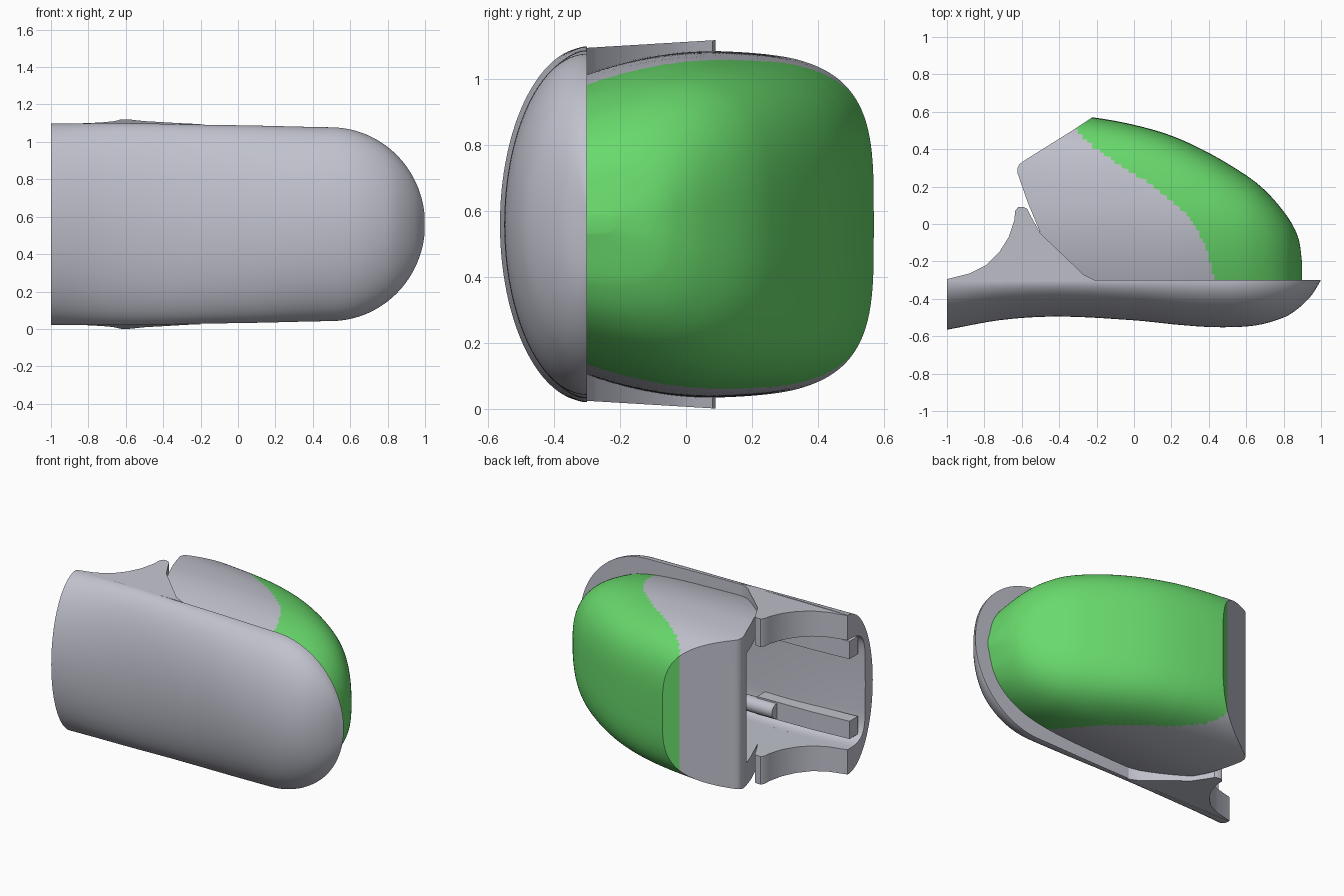
import bpy, bmesh, math
from mathutils import Matrix

cube = bpy.data.objects.get("Cube")
if cube:
    bpy.data.objects.remove(cube, do_unlink=True)

MID = 0.56  # height of the horizontal symmetry plane


def material(name, color):
    m = bpy.data.materials.new(name)
    m.use_nodes = True
    m.diffuse_color = color
    m.node_tree.nodes["Principled BSDF"].inputs["Base Color"].default_value = color
    return m


GREY = material("grey plastic", (0.53, 0.54, 0.61, 1))
GREEN = material("green cover", (0.14, 0.7, 0.15, 1))


def curve(pts, x):
    """Smooth interpolation through (x, value) points."""
    x = min(max(x, pts[0][0]), pts[-1][0])
    i = next(k for k in range(len(pts) - 1) if x <= pts[k + 1][0])

    def slope(k):
        a, b = pts[max(k - 1, 0)], pts[min(k + 1, len(pts) - 1)]
        return (b[1] - a[1]) / (b[0] - a[0])
    (x0, y0), (x1, y1) = pts[i], pts[i + 1]
    w = x1 - x0
    u = (x - x0) / w
    return (y0 * (1 + 2 * u) * (1 - u) ** 2 + slope(i) * w * u * (1 - u) ** 2
            + y1 * u * u * (3 - 2 * u) + slope(i + 1) * w * u * u * (u - 1))


def finish(name, bm):
    bmesh.ops.recalc_face_normals(bm, faces=bm.faces)
    me = bpy.data.meshes.new(name)
    bm.to_mesh(me)
    bm.free()
    me.materials.append(GREY)
    me.materials.append(GREEN)
    ob = bpy.data.objects.new(name, me)
    bpy.context.collection.objects.link(ob)
    return ob


def loft(name, xs, depth, half, y0, powers, warp=None, steps=100):
    """Half superellipse sections along x, flat on the plane y = y0."""
    bm = bmesh.new()
    rings = []
    for x in xs:
        ring = []
        p, q = powers(x)
        for k in range(steps + 1):
            a = math.pi / 2 * math.sin(math.pi / 2 * (2 * k / steps - 1))
            s, c = math.sin(a), max(math.cos(a), 0)
            y = y0 + depth(x) * c ** (2 / q)
            h = half(x) * math.copysign(abs(s) ** (2 / p), s)
            if warp:
                h *= warp(y)
            ring.append(bm.verts.new((x, y, MID + h)))
        rings.append(ring)
    for a, b in zip(rings, rings[1:]):
        for k in range(steps + 1):
            j = (k + 1) % (steps + 1)
            bm.faces.new((a[k], a[j], b[j], b[k]))
    bm.faces.new(rings[0])
    bm.faces.new(rings[-1])
    return finish(name, bm)


def prism(name, pts, low, high):
    """Footprint extruded upward; low and high give z for each y."""
    bm = bmesh.new()
    a = [bm.verts.new((x, y, low(y))) for x, y in pts]
    b = [bm.verts.new((x, y, high(y))) for x, y in pts]
    bm.faces.new(a)
    bm.faces.new(b)
    for i in range(len(pts)):
        j = (i + 1) % len(pts)
        bm.faces.new((a[i], a[j], b[j], b[i]))
    return finish(name, bm)


def activate(ob):
    bpy.ops.object.select_all(action="DESELECT")
    ob.select_set(True)
    bpy.context.view_layer.objects.active = ob


def boolean(ob, cutter, op):
    mod = ob.modifiers.new("cut", "BOOLEAN")
    mod.operation, mod.solver, mod.object = op, "EXACT", cutter
    activate(ob)
    bpy.ops.object.modifier_apply(modifier=mod.name)
    bpy.data.objects.remove(cutter, do_unlink=True)


def smooth(ob):
    activate(ob)
    bpy.ops.object.shade_smooth_by_angle(angle=math.radians(35))


def span(a, b, n):
    """Stations from a to b, crowded towards b."""
    return [a + (b - a) * math.sin(math.pi / 2 * i / n) for i in range(n + 1)]


# Front shell: rounded at the left end, open at the right end
FRONT = [(-1, 0.265), (-0.7, 0.212), (-0.4, 0.195), (0, 0.215), (0.25, 0.24), (0.45, 0.252),
         (0.65, 0.242), (0.8, 0.2), (0.88, 0.15), (0.95, 0.08), (1, 0.0)]
HEIGHT = [(-1, 0.538), (-0.6, 0.54), (-0.2, 0.532), (0.1, 0.527), (0.5, 0.518), (1, 0.515)]


def shell_half(x):
    return curve(HEIGHT, x) * math.sqrt(max(1 - (max(x - 0.5, 0) / 0.5) ** 2, 0.0004))


shell = loft("front_shell", span(-1, 0.998, 90), lambda x: -max(curve(FRONT, x), 0.002),
             shell_half, -0.3, lambda x: (2, 2))
hollow = loft("shell_hollow", [-1.1, -1] + span(-0.9, 0.25, 20),
              lambda x: -(curve(FRONT, x) - 0.06), lambda x: 0.37, -0.28,
              lambda x: (6, 3.5), steps=40)
boolean(shell, hollow, "DIFFERENCE")
smooth(shell)

# Upper and lower hooked arms
ARM = [(-0.2, -0.304), (-0.22, -0.295), (-0.27, -0.27), (-0.5, -0.05), (-0.545, 0.03),
       (-0.57, 0.08), (-0.59, 0.09), (-0.62, 0.09), (-0.635, 0.07), (-0.64, 0.02), (-0.67, -0.07),
       (-0.72, -0.15), (-0.79, -0.22), (-0.88, -0.265), (-1, -0.295), (-1, -0.304)]


def arm_top(y):
    return 0.536 + 0.06 * (y + 0.3)


smooth(prism("upper_arm", ARM, lambda y: MID + 0.37, lambda y: MID + arm_top(y)))
smooth(prism("lower_arm", ARM, lambda y: MID - arm_top(y), lambda y: MID - 0.37))

# Rear housing, trimmed to its footprint and hollowed
REAR = [(-0.7, 0.62), (-0.22, 0.57), (0, 0.53), (0.2, 0.472), (0.4, 0.38), (0.6, 0.26),
        (0.7, 0.18), (0.79, 0.08), (0.85, -0.01), (0.885, -0.1), (0.9, -0.22)]
RISE = [(-0.7, 0.53), (-0.3, 0.526), (0, 0.518), (0.3, 0.503), (0.5, 0.475), (0.65, 0.425),
        (0.78, 0.33), (0.86, 0.2), (0.9, 0.03)]
housing = loft("rear_housing", [-0.7 + i * 0.025 for i in range(20)] + span(-0.2, 0.899, 90),
               lambda x: curve(REAR, x) + 0.31, lambda x: curve(RISE, x), -0.31,
               lambda x: (3.7 - max(x, 0), 4.8 - 1.5 * max(x, 0)),
               lambda y: 1 - 0.13 * (max(0.1 - y, 0) / 0.4) ** 2)
OUTLINE = [(-0.22, 0.572), (-0.31, 0.512), (-0.59, 0.337), (-0.612, 0.32), (-0.622, 0.3),
           (-0.622, 0.27), (-0.57, 0.12), (-0.5, -0.05), (-0.25, -0.29), (-0.2, -0.4),
           (1.2, -0.4), (1.2, 0.9), (0.3, 0.9)]
boolean(housing, prism("housing_trim", OUTLINE, lambda y: -0.5, lambda y: 1.6), "INTERSECT")
INSIDE = [(-0.8, 0.2), (-0.5, 0.22), (-0.25, 0.34), (0, 0.2), (0.2, 0), (0.24, -0.5),
          (-0.8, -0.5)]
boolean(housing, prism("housing_hollow", INSIDE, lambda y: MID - 0.37,
                       lambda y: MID + 0.37), "DIFFERENCE")

# Green cover: everything behind a curved edge
EDGE = [(-0.31, 0.5), (-0.2, 0.4), (0.1, 0.2), (0.28, 0.05), (0.38, -0.12), (0.43, -0.3)]
for f in housing.data.polygons:
    c = f.center
    f.material_index = int(c.x > -0.31 and (c.x > 0.43 or c.y > curve(EDGE, c.x)))
smooth(housing)

# Mounting rails and pivot pins inside the shell
RAIL = [(-0.97, -0.45), (-0.97, -0.36), (-0.7, -0.34), (-0.3, -0.33), (-0.3, -0.42),
        (-0.7, -0.43)]
for side, label in ((1, "upper"), (-1, "lower")):
    z = MID + side * 0.27
    prism(label + "_rail", RAIL, lambda y: z - 0.06, lambda y: z + 0.06)
    bm = bmesh.new()
    bmesh.ops.create_cone(bm, cap_ends=True, segments=24, radius1=0.05, radius2=0.05, depth=0.25,
                          matrix=Matrix.Translation((-0.32, -0.33, z))
                          @ Matrix.Rotation(math.pi / 2, 4, "Y"))
    smooth(finish(label + "_pin", bm))
